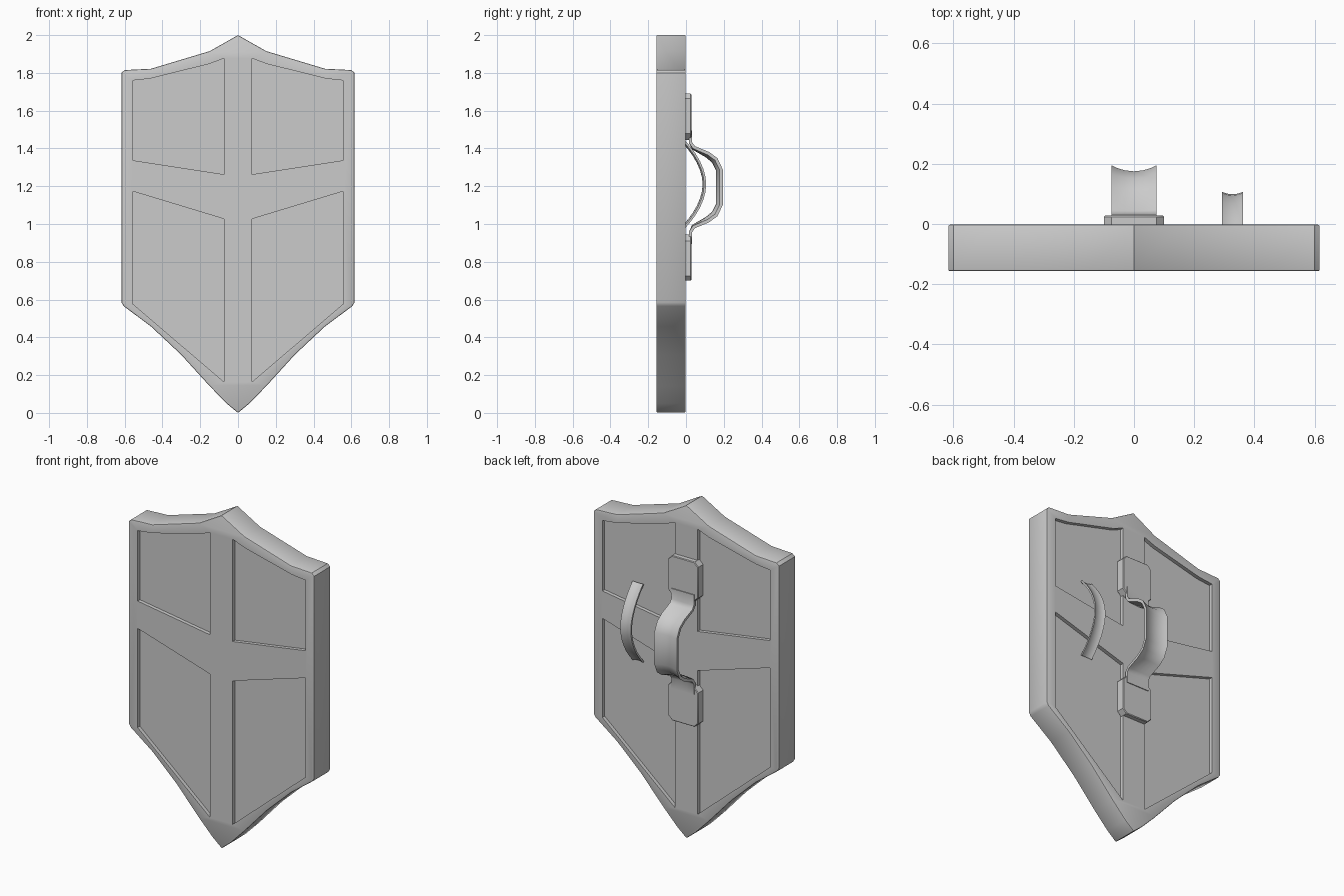
import bpy, bmesh
from mathutils import Vector

if "Cube" in bpy.data.objects:
    bpy.data.objects.remove(bpy.data.objects["Cube"])


def make_object(name, bm):
    bmesh.ops.recalc_face_normals(bm, faces=bm.faces)
    mesh = bpy.data.meshes.new(name)
    bm.to_mesh(mesh)
    bm.free()
    obj = bpy.data.objects.new(name, mesh)
    bpy.context.collection.objects.link(obj)
    return obj


def add_prism(bm, outline, y0, y1):
    front = [bm.verts.new((x, y0, z)) for x, z in outline]
    back = [bm.verts.new((x, y1, z)) for x, z in outline]
    bm.faces.new(front)
    bm.faces.new(back[::-1])
    n = len(outline)
    for i in range(n):
        j = (i + 1) % n
        bm.faces.new((front[i], back[i], back[j], front[j]))


def activate(obj):
    bpy.ops.object.select_all(action='DESELECT')
    obj.select_set(True)
    bpy.context.view_layer.objects.active = obj


def bevel(obj, width, segments):
    activate(obj)
    mod = obj.modifiers.new("bevel", 'BEVEL')
    mod.width, mod.segments = width, segments
    mod.limit_method, mod.angle_limit = 'ANGLE', 1.15
    bpy.ops.object.modifier_apply(modifier=mod.name)


def smooth(obj, angle=0.55):
    activate(obj)
    bpy.ops.object.shade_smooth_by_angle(angle=angle)


def strap(name, path, xc, half, thick, bulge):
    """Sweep a domed band along (y, z, dome amount) points."""
    bm = bmesh.new()
    rings = []
    for i, (y, z, dome) in enumerate(path):
        a, b = path[max(i - 1, 0)], path[min(i + 1, len(path) - 1)]
        t = Vector((b[0] - a[0], b[1] - a[1])).normalized()
        n = Vector((-t.y, t.x))          # outward, away from the shield
        steps = [-1, -0.75, -0.4, 0, 0.4, 0.75, 1]
        section = [(s, 0) for s in steps] + [(s, -thick) for s in steps[::-1]]
        ring = []
        for s, d in section:
            off = d - bulge * dome * s * s
            ring.append(bm.verts.new((xc + s * half, y + n.x * off, z + n.y * off)))
        rings.append(ring)
    for r0, r1 in zip(rings, rings[1:]):
        k = len(r0)
        for i in range(k):
            j = (i + 1) % k
            bm.faces.new((r0[i], r0[j], r1[j], r1[i]))
    bm.faces.new(rings[0])
    bm.faces.new(rings[-1])
    smooth(make_object(name, bm), 0.7)


# Shield body: mirrored heater outline
half = [(0.15, 1.915), (0.46, 1.822), (0.60, 1.815), (0.617, 1.80), (0.617, 0.585),
        (0.605, 0.565), (0.46, 0.457), (0.30, 0.307), (0.15, 0.142), (0.06, 0.05)]
outline = [(0, 2.0)] + half + [(0, 0.0)] + [(-x, z) for x, z in half[::-1]]
bm = bmesh.new()
add_prism(bm, outline, -0.157, -0.002)
shield = make_object("shield_body", bm)
bevel(shield, 0.006, 2)

# Four recessed panels on both the front and the back
upper = [(0.075, 1.877), (0.15, 1.848), (0.465, 1.77), (0.557, 1.76),
         (0.557, 1.337), (0.075, 1.263)]
lower = [(0.075, 1.027), (0.557, 1.173), (0.557, 0.577), (0.075, 0.165)]
bm = bmesh.new()
for panel in (upper, lower):
    for side in (1, -1):
        for y0, y1 in ((-0.25, -0.135), (-0.024, 0.1)):
            add_prism(bm, [(x * side, z) for x, z in panel], y0, y1)
cutter = make_object("panel_cutter", bm)
cutter.hide_render = True
activate(shield)
cut = shield.modifiers.new("panels", 'BOOLEAN')
cut.operation, cut.solver, cut.object = 'DIFFERENCE', 'EXACT', cutter
bpy.ops.object.modifier_apply(modifier=cut.name)
bpy.data.objects.remove(cutter)
smooth(shield)

# Mounting pads above and below the grip
MID = 1.195
pad = [(0.075, 0.495), (0.1, 0.47), (0.1, 0.285), (0.065, 0.25)]
pad += [(-x, z) for x, z in pad[::-1]]
for name, side in (("upper_pad", 1), ("lower_pad", -1)):
    bm = bmesh.new()
    add_prism(bm, [(x, MID + side * z) for x, z in pad], -0.024, 0.028)
    obj = make_object(name, bm)
    bevel(obj, 0.004, 1)
    smooth(obj)

# Central hand grip: flat tabs under the pads, raised loop between them
top = [(0.016, 0.30, 0), (0.016, 0.235, 0), (0.032, 0.2, 0.3), (0.105, 0.158, 0.8),
       (0.138, 0.13, 1), (0.158, 0.09, 1)]
path = [(y, MID - z, d) for y, z, d in top] + [(y, MID + z, d) for y, z, d in top[::-1]]
strap("hand_grip", path, 0, 0.075, 0.017, 0.02)

# Forearm strap on one side, an arc rising out of the panels
arc = []
for i in range(13):
    t = i / 6 - 1
    arc.append((0.088 - 0.112 * abs(t) ** 1.9, 1.21 + 0.225 * t, 1))
strap("arm_strap", arc, 0.327, 0.035, 0.011, 0.008)
